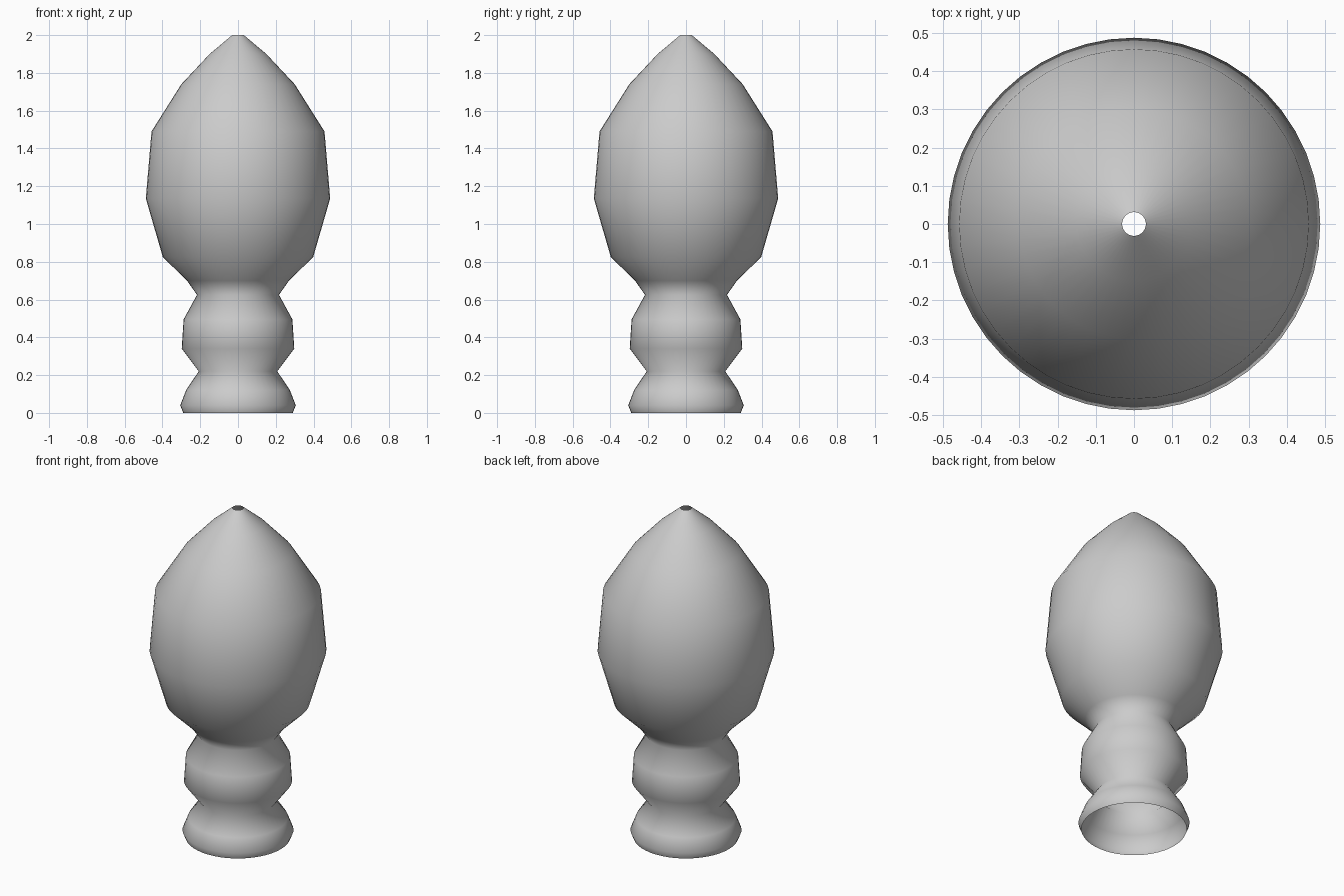
import bpy, bmesh, math

if "Cube" in bpy.data.objects:
    bpy.data.objects.remove(bpy.data.objects["Cube"])

SEGMENTS = 48

# Outline of the turned finial: (radius, height) from the foot to the tip
profile = [
    (0.29, 0.0), (0.306, 0.04), (0.275, 0.12), (0.208, 0.22),   # foot
    (0.298, 0.34), (0.288, 0.495), (0.217, 0.625),              # collar
    (0.27, 0.70), (0.398, 0.825), (0.488, 1.135),               # lower bulb
    (0.458, 1.49), (0.30, 1.74), (0.15, 1.90), (0.031, 2.0),    # pointed top
]

grey = bpy.data.materials.new("plain grey")
grey.diffuse_color = (0.6, 0.6, 0.6, 1)
grey.use_nodes = True
grey.node_tree.nodes["Principled BSDF"].inputs["Base Color"].default_value = grey.diffuse_color

# Turned shell, open at the foot and at the small hole in the tip
bm = bmesh.new()
rings = []
for r, z in profile:
    rings.append([bm.verts.new((r * math.cos(2 * math.pi * i / SEGMENTS),
                                r * math.sin(2 * math.pi * i / SEGMENTS), z))
                  for i in range(SEGMENTS)])
for low, high in zip(rings, rings[1:]):
    for i in range(SEGMENTS):
        j = (i + 1) % SEGMENTS
        bm.faces.new((low[i], low[j], high[j], high[i])).smooth = True

mesh = bpy.data.meshes.new("finial")
bm.to_mesh(mesh)
bm.free()
mesh.materials.append(grey)
finial = bpy.data.objects.new("finial", mesh)
bpy.context.collection.objects.link(finial)
